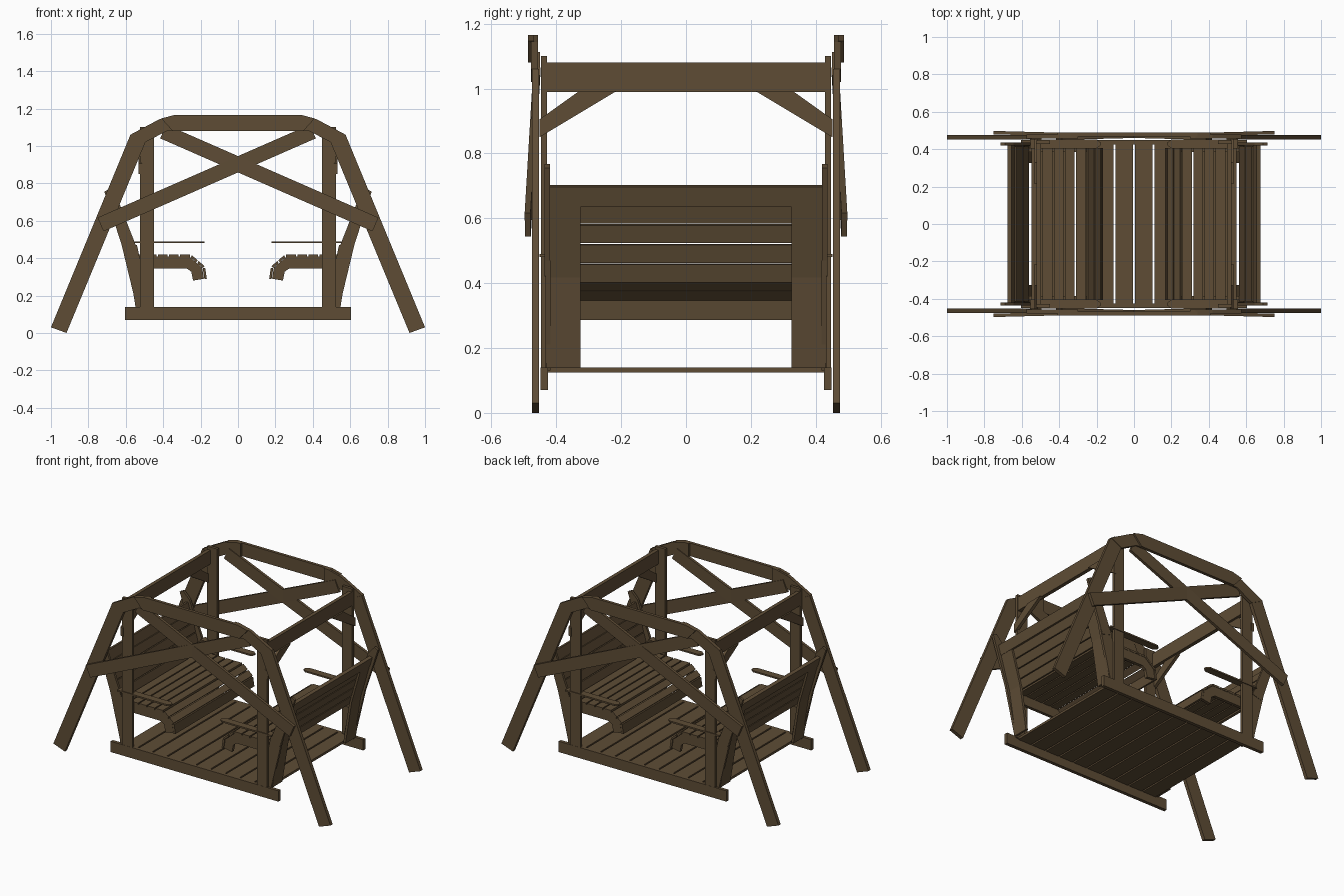
import bpy
import bmesh
from mathutils import Vector

old = bpy.data.objects.get("Cube")
if old:
    bpy.data.objects.remove(old, do_unlink=True)

WOOD = (0.112, 0.073, 0.036, 1.0)
wood = bpy.data.materials.new("brown_wood")
wood.use_nodes = True
wood.diffuse_color = WOOD
bsdf = next(n for n in wood.node_tree.nodes if n.type == "BSDF_PRINCIPLED")
bsdf.inputs["Base Color"].default_value = WOOD
bsdf.inputs["Roughness"].default_value = 0.8


def prism(name, points, lo, hi, axis="y", mirror=(True, True), lean=None):
    """Board cut from a flat outline, extruded from lo to hi along an axis.
    lean(x) may shift the board in y, so that it slants from end to end."""
    def place(a, b, c):
        if axis == "x":
            return Vector((c, a, b))
        if axis == "z":
            return Vector((a, b, c))
        return Vector((a, c + (lean(a) if lean else 0), b))

    bm = bmesh.new()
    near = [bm.verts.new(place(a, b, lo)) for a, b in points]
    far = [bm.verts.new(place(a, b, hi)) for a, b in points]
    bm.faces.new(near)
    bm.faces.new(far[::-1])
    n = len(points)
    for i in range(n):
        j = (i + 1) % n
        bm.faces.new((near[i], far[i], far[j], near[j]))
    bmesh.ops.recalc_face_normals(bm, faces=bm.faces)
    mesh = bpy.data.meshes.new(name)
    bm.to_mesh(mesh)
    bm.free()
    mesh.materials.append(wood)
    obj = bpy.data.objects.new(name, mesh)
    bpy.context.collection.objects.link(obj)
    if any(mirror):
        mod = obj.modifiers.new("Mirror", "MIRROR")
        mod.use_axis = (mirror[0], mirror[1], False)
        mod.use_mirror_merge = False
    return obj


def strip(start, end, width):
    """Outline of a straight board around its centre line."""
    p, q = Vector(start), Vector(end)
    d = (q - p).normalized() * width / 2
    side = Vector((-d.y, d.x))
    return [p + side, q + side, q - side, p - side]


def rect(a0, a1, b0, b1):
    return [(a0, b0), (a1, b0), (a1, b1), (a0, b1)]


ONE_SIDE = (True, False)   # mirrored left to right only
ENDS = (False, True)       # mirrored front to back only

# End frames: legs, rounded corner pieces, top chord and crossed braces
prism("leg", [(1.0, .03), (.917, 0), (.495, 1.02), (.575, 1.06)], .453, .475)
prism("frame_corner", [(.575, 1.06), (.42, 1.143), (.33, 1.165), (.3, 1.165), (.3, 1.08),
                       (.38, 1.08), (.495, 1.02)], .456, .478)
prism("top_chord", [(-.34, 1.165), (.34, 1.165), (.41, 1.147), (.35, 1.08),
                    (-.35, 1.08), (-.41, 1.147)], .468, .488, mirror=ENDS)
prism("cross_brace", strip((.735, .58), (-.4, 1.077), .08), .452, .47,
      lean=lambda x: .008 + x * .026)

# Hanging posts, long beams and knee braces
prism("hanging_post", rect(.45, .523, .08, 1.1), .428, .447)
prism("long_beam", rect(-.437, .437, .99, 1.08), .498, .522, "x", ONE_SIDE)
prism("knee_brace", [(.452, .85), (.452, .905), (.33, .992), (.215, .992)], .512, .532, "x")

# Swinging floor
prism("floor_rail", rect(-.605, .605, .07, .14), .426, .448, mirror=ENDS)
PITCH = .105
for i in range(5):
    x = i * PITCH + .005
    prism(f"floor_slat_{i + 1}", rect(x, x + PITCH - .01, .125, .14), -.43, .43, mirror=ONE_SIDE)

# Bench ends: lower and upper side boards with wide stiles
prism("bench_lower_side", [(.47, .13), (.54, .13), (.622, .47), (.54, .47)], .418, .434)
prism("bench_upper_side", [(.535, .44), (.605, .42), (.715, .755), (.69, .768), (.645, .72)],
      .42, .436)
FOOT, BEND, TOP = Vector((.54, .14)), Vector((.585, .42)), Vector((.665, .7))
prism("stile_lower", strip(FOOT, BEND, .016), .325, .43)
prism("stile_upper", strip(BEND, TOP, .016), .325, .43)

# Backrest slats and top rail, laid along the upper stile
up = (TOP - BEND).normalized()
inward = Vector((-up.y, up.x)) * .012
for i in range(4):
    a = BEND + inward + up * (i * .063 - .02)
    prism(f"back_slat_{i + 1}", strip(a, a + up * .057, .014), -.415, .415, mirror=ONE_SIDE)
prism("back_top_rail", strip(TOP - up * .064, TOP, .022), -.43, .43, mirror=ONE_SIDE)

# Seat supports with a curled front
prism("seat_support", [(.59, .408), (.26, .408), (.192, .35), (.182, .29), (.24, .28),
                       (.25, .328), (.275, .345), (.58, .345)], .385, .405)

# Seat slats: flat run, two on the slope and one on the curled lip
runs = [((.257 + i * .06, .412), (.309 + i * .06, .412)) for i in range(5)]
runs += [((.25, .41), (.219, .383)), ((.214, .379), (.183, .352)), ((.182, .347), (.173, .288))]
for i, (a, b) in enumerate(runs):
    prism(f"seat_slat_{i + 1}", strip(a, b, .013), -.407, .407, mirror=ONE_SIDE)

# Thin flat armrests
prism("armrest", [(.18, .42), (.2, .405), (.555, .405), (.555, .452), (.2, .452), (.18, .437)],
      .48, .49, "z")
